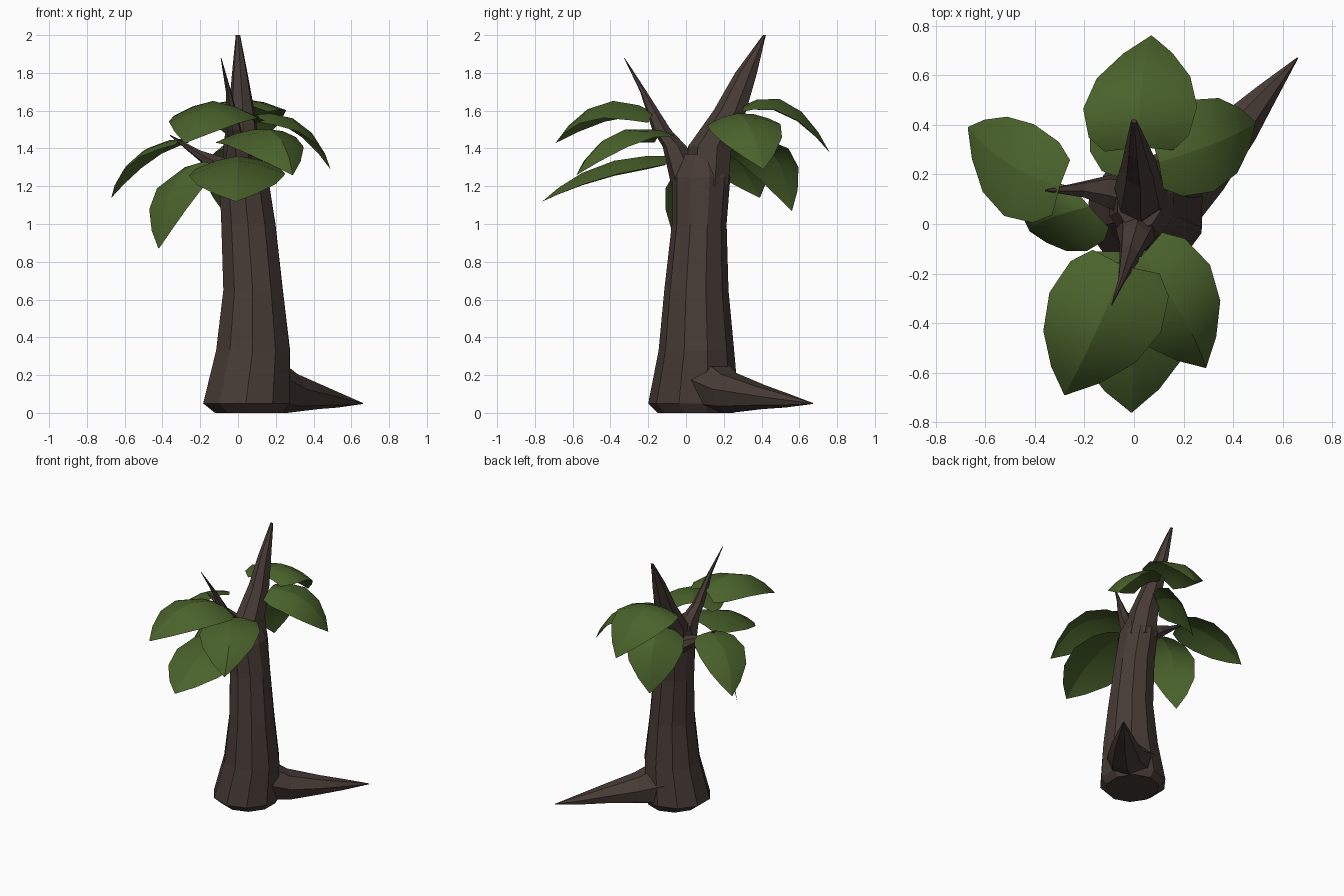
import bpy
import math
from mathutils import Vector

cube = bpy.data.objects.get("Cube")
if cube:
    bpy.data.objects.remove(cube, do_unlink=True)


def material(name, rgb):
    mat = bpy.data.materials.new(name)
    mat.use_nodes = True
    mat.diffuse_color = (*rgb, 1)
    mat.node_tree.nodes["Principled BSDF"].inputs["Base Color"].default_value = (*rgb, 1)
    return mat


bark = material("dark_bark", (0.062, 0.043, 0.036))
green = material("leaf_green", (0.068, 0.122, 0.024))


def add_object(name, verts, faces, mat):
    mesh = bpy.data.meshes.new(name)
    mesh.from_pydata(verts, [], faces)
    mesh.materials.append(mat)
    mesh.update()
    obj = bpy.data.objects.new(name, mesh)
    bpy.context.collection.objects.link(obj)
    return obj


def limb(name, rings, sides, side=(1, 0, 0), up=(0, 1, 0), turn=0.3):
    """Loft flat-sided rings (x, y, z, radius along side, radius along up)."""
    side, up = Vector(side).normalized(), Vector(up).normalized()
    verts, faces = [], []
    for x, y, z, ra, rb in rings:
        for i in range(sides):
            a = math.tau * i / sides + turn
            verts.append(Vector((x, y, z)) + side * ra * math.cos(a) + up * rb * math.sin(a))
    for k in range(len(rings) - 1):
        for i in range(sides):
            j = (i + 1) % sides
            faces.append((k * sides + i, k * sides + j, (k + 1) * sides + j, (k + 1) * sides + i))
    faces.append(tuple(reversed(range(sides))))
    faces.append(tuple(range(len(verts) - sides, len(verts))))
    return add_object(name, verts, faces, bark)


# Share of the full width at each step along the leaf
OUTLINE = [(0, 0.6), (0.13, 0.88), (0.38, 1), (0.64, 0.82), (0.85, 0.43), (1, 0.01)]


def leaf(name, base, middle, tip, half_a, half_b):
    """Arched leaf folded along its midrib; half_a and half_b reach the edges."""
    base, middle, tip = Vector(base), Vector(middle), Vector(tip)
    control = middle * 2 - (base + tip) / 2
    verts, faces = [], []
    for t, w in OUTLINE:
        rib = base * (1 - t) ** 2 + control * 2 * t * (1 - t) + tip * t * t
        for half, s in ((half_a, 1), (half_a, 0.5), (half_a, 0), (half_b, 0.5), (half_b, 1)):
            bulge = Vector((0, 0, 0.012 * w if s == 0.5 else 0))
            verts.append(rib + Vector(half) * s * w + bulge)
    for k in range(len(OUTLINE) - 1):
        for i in range(4):
            a = k * 5 + i
            faces.append((a, a + 1, a + 6, a + 5))
    obj = add_object(name, verts, faces, green)
    mesh = obj.data
    mesh.polygons.foreach_set("use_smooth", [True] * len(mesh.polygons))
    # Sharp crease on the midrib
    for e in mesh.edges:
        if all(v % 5 == 2 for v in e.vertices):
            e.use_edge_sharp = True
    # Leaf tops face up
    if sum(p.normal.z for p in mesh.polygons) < 0:
        mesh.flip_normals()
    return obj


# Trunk, flared at the foot
limb("trunk", [
    (0.06, 0.05, 0.0, 0.19, 0.2), (0.045, 0.04, 0.05, 0.24, 0.24),
    (0.08, 0.055, 0.33, 0.205, 0.2), (0.08, 0.055, 0.65, 0.165, 0.17),
    (0.055, 0.07, 1.0, 0.15, 0.145), (0.03, 0.08, 1.25, 0.135, 0.155),
    (0.02, 0.08, 1.37, 0.09, 0.1)], 10)

# Branches
limb("back_branch", [
    (0.04, 0.12, 1.2, 0.12, 0.11), (0.02, 0.13, 1.41, 0.1, 0.12),
    (0.02, 0.235, 1.6, 0.07, 0.09), (0.01, 0.32, 1.8, 0.042, 0.06),
    (0, 0.415, 2.0, 0.012, 0.008)], 7)
limb("front_branch", [
    (0.02, 0.02, 1.2, 0.1, 0.1), (0, -0.06, 1.41, 0.06, 0.065),
    (-0.02, -0.13, 1.5, 0.04, 0.05), (-0.05, -0.225, 1.7, 0.015, 0.018),
    (-0.09, -0.327, 1.88, 0.002, 0.002)], 6)
limb("side_branch", [
    (0.02, 0.1, 1.22, 0.1, 0.1), (-0.1, 0.13, 1.3, 0.07, 0.06),
    (-0.2, 0.14, 1.36, 0.035, 0.03), (-0.36, 0.135, 1.47, 0.003, 0.003)],
    6, (0, -1, 0), (0, 0, 1))

# Root spreading along the ground
limb("root", [
    (0.13, 0.13, 0.16, 0.18, 0.16), (0.27, 0.23, 0.11, 0.13, 0.11),
    (0.43, 0.4, 0.085, 0.085, 0.065), (0.53, 0.52, 0.068, 0.05, 0.04),
    (0.66, 0.67, 0.05, 0.003, 0.003)], 7, (-1, 1, 0), (0, 0, 1))

# Leaves
leaf("back_top_leaf", (0.02, 0.31, 1.63), (0.03, 0.55, 1.64), (0.07, 0.76, 1.38),
     (-0.23, -0.03, -0.06), (0.23, -0.02, -0.06))
leaf("back_left_leaf", (0.1, 0.25, 1.58), (0.34, 0.33, 1.53), (0.49, 0.41, 1.29),
     (-0.06, 0.19, -0.03), (0.03, -0.18, -0.07))
leaf("back_low_leaf", (0.02, 0.27, 1.46), (-0.04, 0.46, 1.38), (-0.08, 0.56, 1.07),
     (0.16, 0.12, -0.02), (-0.15, -0.13, -0.1))
leaf("right_leaf", (-0.3, 0.15, 1.45), (-0.52, 0.25, 1.37), (-0.67, 0.39, 1.14),
     (0.07, 0.18, -0.03), (-0.05, -0.19, -0.05))
leaf("right_low_leaf", (-0.18, 0.07, 1.33), (-0.35, 0.02, 1.2), (-0.42, -0.03, 0.87),
     (0.13, -0.14, -0.06), (-0.11, 0.13, -0.06))
leaf("front_right_leaf", (-0.04, -0.17, 1.59), (-0.16, -0.45, 1.64), (-0.28, -0.69, 1.43),
     (-0.21, 0.11, -0.08), (0.24, -0.05, -0.09))
leaf("front_left_leaf", (0.03, -0.13, 1.48), (0.2, -0.38, 1.48), (0.29, -0.58, 1.26),
     (-0.23, -0.06, -0.08), (0.14, 0.16, -0.04))
leaf("front_low_leaf", (0, -0.11, 1.36), (0, -0.46, 1.31), (-0.01, -0.76, 1.12),
     (-0.26, 0, -0.08), (0.25, 0.02, -0.07))
